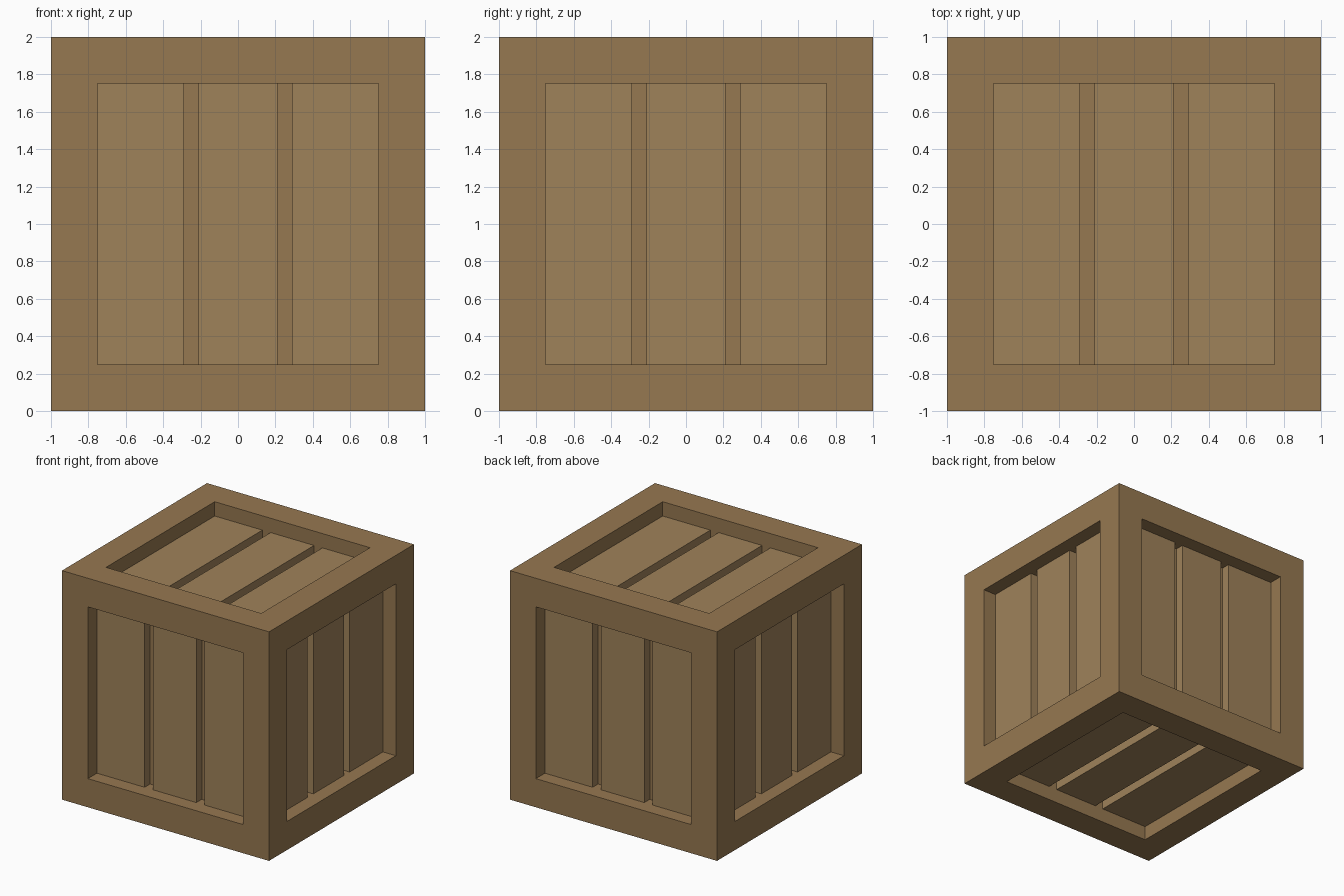
import bpy, bmesh
from math import radians, cos, sin
from mathutils import Vector, Matrix

if "Cube" in bpy.data.objects:
    bpy.data.objects.remove(bpy.data.objects["Cube"])

LIFT = Matrix.Translation((0, 0, 1))


def material(name, color):
    m = bpy.data.materials.new(name)
    m.diffuse_color = color
    m.use_nodes = True
    m.node_tree.nodes["Principled BSDF"].inputs["Base Color"].default_value = m.diffuse_color
    return m


FRAME = material("frame_wood", (0.305, 0.188, 0.082, 1))
PLANK = material("plank_wood", (0.347, 0.223, 0.102, 1))


def box(lo, hi):
    bm = bmesh.new()
    lo, hi = Vector(lo), Vector(hi)
    size = Matrix.Diagonal((*(hi - lo), 1))
    bmesh.ops.create_cube(bm, size=1, matrix=Matrix.Translation((lo + hi) / 2) @ size)
    return bm


def keep_below(bm, co, no):
    """Cut a closed solid, keep the side behind the plane and cap it."""
    geom = bm.verts[:] + bm.edges[:] + bm.faces[:]
    bmesh.ops.bisect_plane(bm, geom=geom, dist=1e-5, plane_co=co, plane_no=no, clear_outer=True)
    bmesh.ops.holes_fill(bm, edges=[e for e in bm.edges if e.is_boundary], sides=0)


def shatter(bm, cells):
    """Split a solid into shards; each cell is a list of (point, normal) planes."""
    out = bmesh.new()
    for planes in cells:
        shard = bm.copy()
        for co, no in planes:
            if shard.faces:
                keep_below(shard, co, no)
        if shard.faces:
            bmesh.ops.recalc_face_normals(shard, faces=shard.faces)
            tmp = bpy.data.meshes.new("tmp")
            shard.to_mesh(tmp)
            out.from_mesh(tmp)
            bpy.data.meshes.remove(tmp)
        shard.free()
    bm.free()
    return out


def octants(cuts):
    """Eight cells from three crossing planes."""
    return [[(co, Vector(no) * s) for (co, no), s in zip(cuts, (a, b, c))]
            for a in (1, -1) for b in (1, -1) for c in (1, -1)]


def fan(center, angles):
    """Cells around a forked crack, in the panel's own plane."""
    rays = [Vector((cos(radians(a)), sin(radians(a)), 0)) for a in sorted(angles)]
    co = Vector((*center, 0))
    return [[(co, Vector((p.y * -1, p.x, 0)) * -1), (co, Vector((-q.y, q.x, 0)))]
            for p, q in zip(rays, rays[1:] + rays[:1])]


def finish(bm, name, mat, matrix=Matrix()):
    bm.transform(LIFT @ matrix)
    mesh = bpy.data.meshes.new(name)
    bm.to_mesh(mesh)
    bm.free()
    mesh.materials.append(mat)
    bpy.context.collection.objects.link(bpy.data.objects.new(name, mesh))


# Outer frame: cube with a square opening on each side, twelve square beams remain
bm = box((-1, -1, -1), (1, 1, 1))
faces = bm.faces[:]
bmesh.ops.inset_individual(bm, faces=faces, thickness=0.25, use_even_offset=True)
inner = bmesh.ops.extrude_discrete_faces(bm, faces=faces)["faces"]
for f in inner:
    f.normal_update()
    bmesh.ops.translate(bm, verts=f.verts[:], vec=f.normal * -0.25)
bmesh.ops.delete(bm, geom=inner, context='FACES')
bmesh.ops.remove_doubles(bm, verts=bm.verts[:], dist=1e-4)
frame_cracks = [((-0.3, -1, 0.93), (1, 0.1, -0.08)),
                ((1, 0.25, 1), (0.05, 1, 0.06)),
                ((0, -1, 0.06), (-0.05, 0.03, 1))]
finish(shatter(bm, octants(frame_cracks)), "frame", FRAME)

# Solid backing seen in the gaps between the planks
backing_cracks = [((-0.25, 0, 0), (1, 0.08, -0.06)),
                  ((0, 0.2, 0), (0.05, 1, 0.1)),
                  ((0, 0, 0.08), (-0.2, 0.06, 1))]
finish(shatter(box((-0.8,) * 3, (0.8,) * 3), octants(backing_cracks)), "backing", FRAME)

# Three recessed planks on every side: right axis, up axis, crack centre, crack angles
sides = {
    "front": ((1, 0, 0), (0, 0, 1), (0, -0.17), (17.7, 147.4, 270)),
    "right": ((0, 1, 0), (0, 0, 1), (-0.5, 0), (90, 200, 350)),
    "back": ((-1, 0, 0), (0, 0, 1), (0, 0), (1, 181)),
    "left": ((0, -1, 0), (0, 0, 1), (0, -0.05), (30, 172, 270)),
    "top": ((1, 0, 0), (0, 1, 0), (0, -0.17), (25, 162, 270)),
    "bottom": ((1, 0, 0), (0, -1, 0), (0, 0), (2, 182)),
}
for side, (u, v, center, angles) in sides.items():
    u, v = Vector(u), Vector(v)
    turn = Matrix((u, v, u.cross(v))).transposed().to_4x4()
    for i, (x0, x1) in enumerate(((-0.75, -0.29), (-0.21, 0.21), (0.29, 0.75)), 1):
        plank = box((x0, -0.75, 0.79), (x1, 0.75, 0.875))
        finish(shatter(plank, fan(center, angles)), f"{side}_plank_{i}", PLANK, turn)
